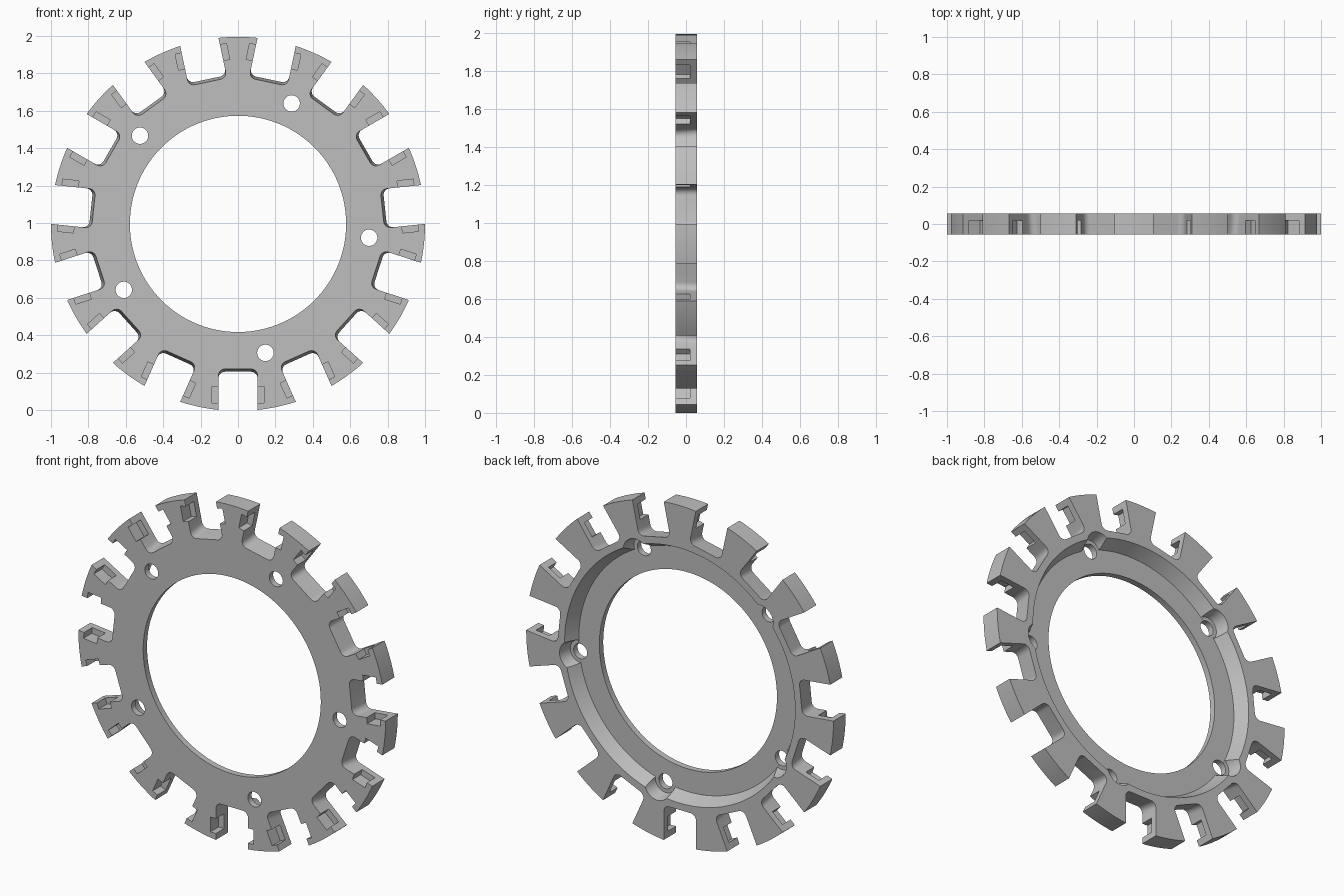
import bpy, bmesh, math
from math import cos, sin, radians, pi

cube = bpy.data.objects.get("Cube")
if cube:
    bpy.data.objects.remove(cube, do_unlink=True)

CZ = 0.995                  # height of the ring axis
FRONT, BACK = -0.056, 0.057
SLOT_W = 0.1045             # half width of a slot
TEETH, BOLTS = 15, 5

grey = bpy.data.materials.new("light_grey")
grey.use_nodes = True
colour = (0.52, 0.52, 0.52, 1)
grey.diffuse_color = colour
grey.node_tree.nodes["Principled BSDF"].inputs["Base Color"].default_value = colour


def make_object(name, bm):
    bmesh.ops.recalc_face_normals(bm, faces=bm.faces)
    mesh = bpy.data.meshes.new(name)
    bm.to_mesh(mesh)
    bm.free()
    mesh.materials.append(grey)
    ob = bpy.data.objects.new(name, mesh)
    bpy.context.collection.objects.link(ob)
    return ob


def loft(bm, angle, near, far, y0, y1):
    """Solid between two outlines of (sideways, radial) points at one angle."""
    ca, sa = cos(angle), sin(angle)
    rings = [[bm.verts.new((v * ca - u * sa, y, CZ + v * sa + u * ca)) for u, v in pts]
             for pts, y in ((near, y0), (far, y1))]
    a, b = rings
    n = len(a)
    bm.faces.new(a)
    bm.faces.new(b[::-1])
    for i in range(n):
        j = (i + 1) % n
        bm.faces.new((a[i], b[i], b[j], a[j]))


def circle(radius, centre, n=32):
    return [(radius * cos(2 * pi * i / n), centre + radius * sin(2 * pi * i / n))
            for i in range(n)]


def slot_outline(floor, r=0.035, steps=6):
    # open outward, with rounded corners at the floor
    arc = [(SLOT_W - r + r * cos(t), floor + r - r * sin(t))
           for t in (pi / 2 * i / steps for i in range(steps + 1))]
    right = [(SLOT_W, 1.1)] + arc
    return right + [(-u, v) for u, v in reversed(right)]


def box(w, v0, v1):
    return [(-w, v0), (w, v0), (w, v1), (-w, v1)]


def repeated(name, count, start, near, far, y0, y1):
    bm = bmesh.new()
    for k in range(count):
        loft(bm, radians(start) + 2 * pi * k / count, near, far, y0, y1)
    return make_object(name, bm)


# Turned ring: thin front web, tapered recess at the back, full-depth outer rim
WEB = -0.02
profile = [(0.578, FRONT), (1.0, FRONT), (1.0, BACK), (0.75, BACK), (0.712, WEB), (0.578, WEB)]
SEG = 180
bm = bmesh.new()
rings = []
for i in range(SEG):
    t = 2 * pi * (i + 0.5) / SEG
    rings.append([bm.verts.new((r * cos(t), y, CZ + r * sin(t))) for r, y in profile])
for i in range(SEG):
    a, b = rings[i], rings[(i + 1) % SEG]
    for j in range(len(profile)):
        k = (j + 1) % len(profile)
        bm.faces.new((a[j], a[k], b[k], b[j]))
ring = make_object("toothed_ring", bm)

# Cutters: bolt lobes, bolt holes, slots between teeth, pockets in tooth sides
y0, y1 = -0.1, 0.1
cutters = [
    repeated("bolt_lobes", BOLTS, -6, circle(0.066, 0.705), circle(0.092, 0.705), WEB + 0.0005, y1),
    repeated("bolt_holes", BOLTS, -6, circle(0.044, 0.705), circle(0.044, 0.705), y0, y1),
    repeated("slots", TEETH, -90, slot_outline(0.77), slot_outline(0.796), y0, y1),
    repeated("pockets", TEETH, -90, box(0.14, 0.87, 0.957), box(0.14, 0.87, 0.957), y0, 0.02),
]
for c in cutters:
    c.hide_render = True
    mod = ring.modifiers.new(c.name, 'BOOLEAN')
    mod.operation = 'DIFFERENCE'
    mod.solver = 'EXACT'
    mod.object = c

# Bake the cuts and drop the cutters
bpy.context.view_layer.update()
deps = bpy.context.evaluated_depsgraph_get()
baked = bpy.data.meshes.new_from_object(ring.evaluated_get(deps))
ring.modifiers.clear()
ring.data = baked
ring.data.name = "toothed_ring"
for c in cutters:
    bpy.data.objects.remove(c, do_unlink=True)

bpy.ops.object.select_all(action='DESELECT')
ring.select_set(True)
bpy.context.view_layer.objects.active = ring
bpy.ops.object.shade_smooth_by_angle(angle=radians(30))
